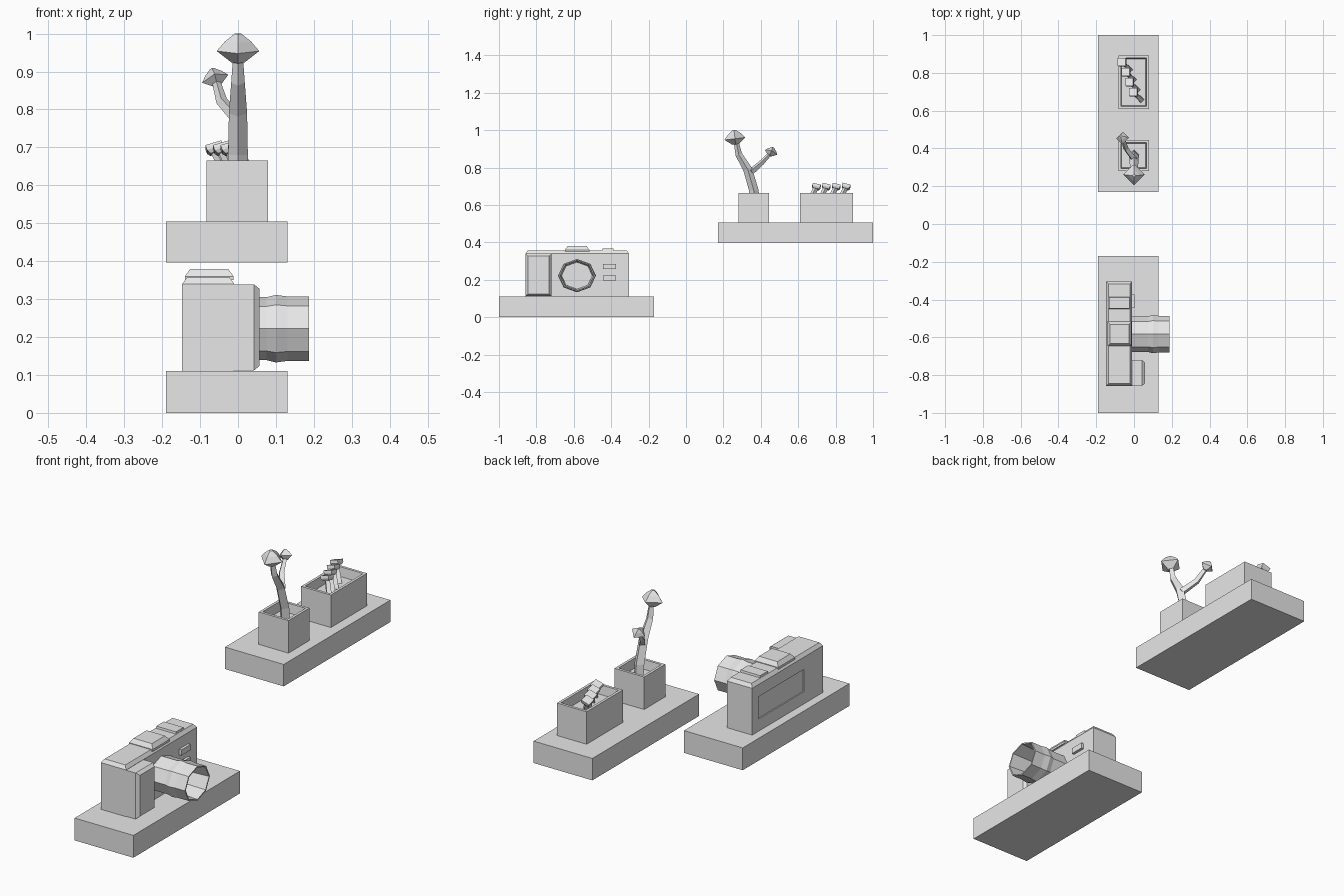
import bpy
import bmesh
from mathutils import Vector
from math import cos, sin, tau

cube = bpy.data.objects.get("Cube")
if cube:
    bpy.data.objects.remove(cube, do_unlink=True)

grey = bpy.data.materials.new("light grey")
grey.use_nodes = True
grey.diffuse_color = (0.8, 0.8, 0.8, 1)
grey.node_tree.nodes["Principled BSDF"].inputs["Base Color"].default_value = (0.8, 0.8, 0.8, 1)


def loft(name, rings):
    """Skin matching rings of points and cap both ends."""
    bm = bmesh.new()
    loops = [[bm.verts.new(p) for p in ring] for ring in rings]
    n = len(loops[0])
    for a, b in zip(loops, loops[1:]):
        for i in range(n):
            j = (i + 1) % n
            bm.faces.new((a[i], a[j], b[j], b[i]))
    bm.faces.new(loops[0])
    bm.faces.new(loops[-1])
    bmesh.ops.recalc_face_normals(bm, faces=bm.faces)
    mesh = bpy.data.meshes.new(name)
    bm.to_mesh(mesh)
    bm.free()
    mesh.materials.append(grey)
    obj = bpy.data.objects.new(name, mesh)
    bpy.context.collection.objects.link(obj)
    return obj


def stack(name, a0, a1, b0, b1, levels, along="z"):
    """Rectangle stacked along an axis; each level is (position, inset)."""
    rings = []
    for h, d in levels:
        pts = [(a0 + d, b0 + d), (a1 - d, b0 + d), (a1 - d, b1 - d), (a0 + d, b1 - d)]
        rings.append([(a, b, h) if along == "z" else (h, a, b) for a, b in pts])
    return loft(name, rings)


def ring(center, axis, ru, rv, sides=4):
    turn = Vector((0, 0, 1)).rotation_difference(Vector(axis))
    return [Vector(center) + turn @ Vector((ru * cos(i * tau / sides), rv * sin(i * tau / sides), 0))
            for i in range(sides)]


def stem(name, sections):
    """Four-sided stem through (centre, axis, radius) sections."""
    return loft(name, [ring(c, axis, r, r) for c, axis, r in sections])


def cap(name, center, axis, size):
    """Four-sided mushroom cap: pointed underside, wide rim, domed top."""
    axis = Vector(axis).normalized()
    profile = [(-0.55, 0.3), (0, 1), (0.45, 0.62), (0.82, 0.16)]
    return loft(name, [ring(Vector(center) + axis * h * size, axis, r * size, r * size)
                       for h, r in profile])


# Two slabs
stack("lower_slab", -0.19, 0.13, -1, -0.17, [(0, 0), (0.11, 0)])
stack("upper_slab", -0.19, 0.13, 0.17, 1, [(0.397, 0), (0.505, 0)])

# Camera body with sloped top edge and a recessed rear screen
body = stack("camera_body", -0.147, -0.01, -0.857, -0.305,
             [(0.11, 0), (0.34, 0), (0.357, 0.012)])
cutter = stack("screen_cutter", -0.71, -0.355, 0.17, 0.28, [(-0.2, 0), (-0.141, 0)], "x")
cutter.hide_render = True
cutter.hide_viewport = True
cut = body.modifiers.new("screen_recess", "BOOLEAN")
cut.operation = "DIFFERENCE"
cut.solver = "EXACT"
cut.object = cutter

# Viewfinder hump, top dial plate, grip and front buttons
stack("viewfinder_hump", -0.14, -0.012, -0.647, -0.517, [(0.35, 0), (0.36, 0), (0.38, 0.014)])
stack("top_plate", -0.135, -0.022, -0.45, -0.385, [(0.35, 0), (0.367, 0.003)])
stack("hand_grip", -0.857, -0.72, 0.112, 0.339, [(-0.02, 0), (0.042, 0), (0.057, 0.012)], "x")
for label, z in (("upper", 0.257), ("lower", 0.195)):
    stack(label + "_front_button", -0.444, -0.374, z, z + 0.028, [(-0.02, 0), (0.003, 0)], "x")

# Octagonal lens barrel, hollow at the front
lens_profile = [(-0.02, 0.083), (0.075, 0.083), (0.1, 0.089), (0.13, 0.085),
                (0.187, 0.085), (0.187, 0.079), (0.07, 0.072)]
loft("lens", [ring((x, -0.583, 0.222), (1, 0, 0), r, r * 1.14, 8) for x, r in lens_profile])

# Open planters with sunken soil
for label, y0, y1 in (("small", 0.28, 0.444), ("large", 0.61, 0.892)):
    stack(label + "_planter", -0.083, 0.079, y0, y1,
          [(0.505, 0), (0.665, 0), (0.665, 0.013), (0.62, 0.018)])

# Tall forked mushroom
up = (0, 0, 1)
stem("mushroom_trunk", [((0, 0.368, 0.61), up, 0.026), ((0, 0.362, 0.68), up, 0.026),
                        ((0, 0.33, 0.79), (0, -0.4, 1), 0.024),
                        ((0, 0.282, 0.87), (0, -0.4, 1), 0.018),
                        ((0, 0.268, 0.94), (0, -0.1, 1), 0.013)])
stem("mushroom_branch", [((0, 0.345, 0.775), (-0.5, 0.6, 0.6), 0.018),
                         ((-0.043, 0.4, 0.822), (-0.4, 0.5, 0.8), 0.015),
                         ((-0.058, 0.45, 0.875), (-0.3, 0.5, 0.8), 0.011)])
cap("large_mushroom_cap", (0, 0.262, 0.954), (0, -0.12, 1), 0.056)
cap("small_mushroom_cap", (-0.06, 0.455, 0.881), (-0.3, 0.35, 0.9), 0.036)

# Row of four leaning sprouts with blocky tips
for i in range(4):
    tip = Vector((-0.062 + 0.02 * i, 0.856 - 0.053 * i, 0.698))
    foot = tip + Vector((0.04, -0.04, -0.085))
    lean = (-0.35, 0.3, 1)
    middle = foot.lerp(tip, 0.55)
    stem(f"sprout_stem_{i + 1}", [(foot, lean, 0.018), (middle, lean, 0.014), (tip, lean, 0.014)])
    flare = Vector(lean).normalized()
    rings = []
    for h, r in ((-0.014, 0.015), (-0.004, 0.021), (0.01, 0.021)):
        c = tip + flare * h
        rings.append([c + Vector((a * r, b * r, 0.3 * a * r - 0.25 * b * r))
                      for a, b in ((-1, -1), (1, -1), (1, 1), (-1, 1))])
    loft(f"sprout_tip_{i + 1}", rings)
